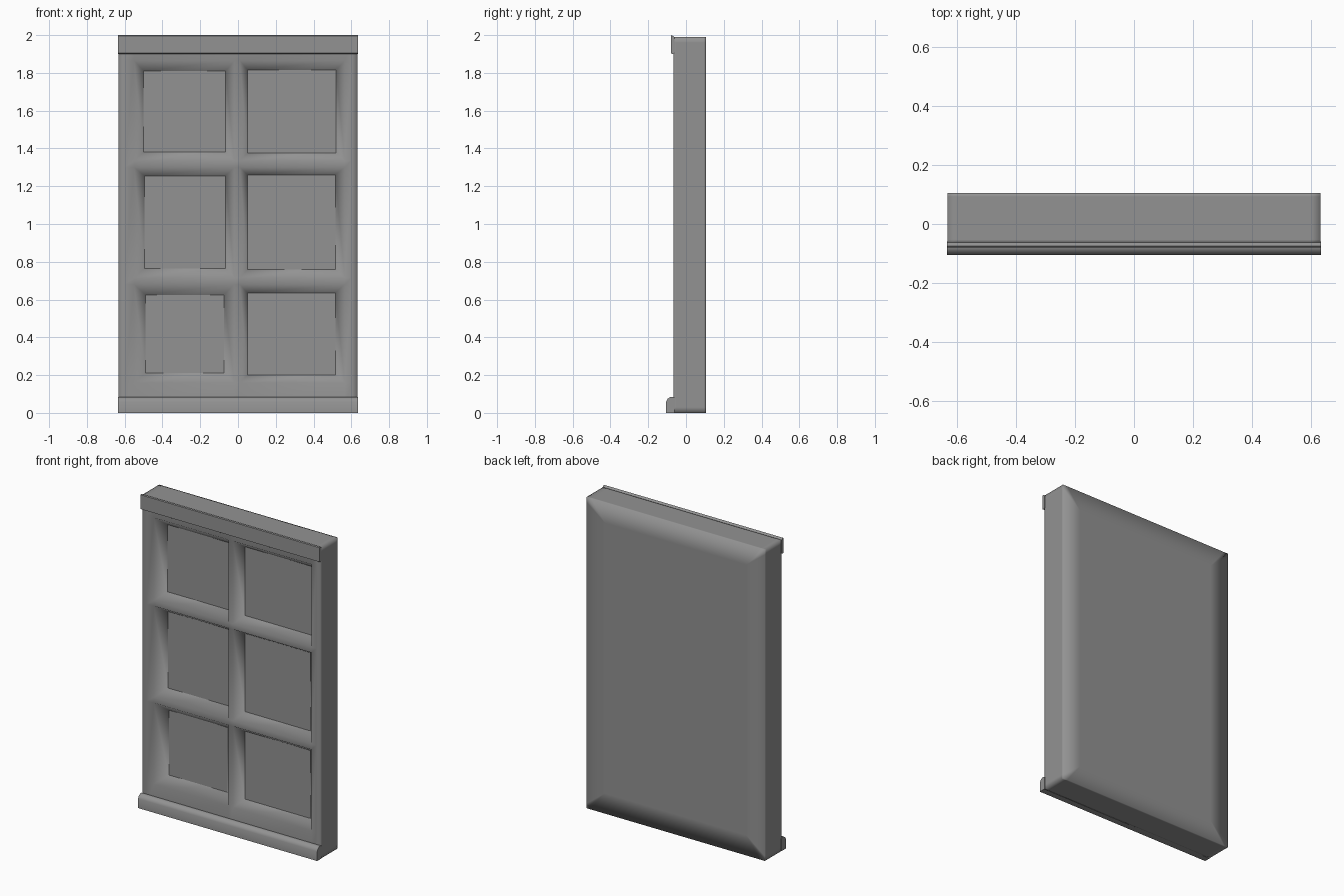
import bpy, bmesh

if "Cube" in bpy.data.objects:
    bpy.data.objects.remove(bpy.data.objects["Cube"])

FRONT, BACK, PANE = -0.065, 0.105, 0.0

grey = bpy.data.materials.new("dark_grey")
grey.diffuse_color = (0.29, 0.29, 0.29, 1)
grey.use_nodes = True
grey.node_tree.nodes["Principled BSDF"].inputs["Base Color"].default_value = grey.diffuse_color


def finish(name, bm):
    bmesh.ops.recalc_face_normals(bm, faces=bm.faces)
    me = bpy.data.meshes.new(name)
    bm.to_mesh(me)
    bm.free()
    me.materials.append(grey)
    ob = bpy.data.objects.new(name, me)
    bpy.context.collection.objects.link(ob)
    return ob


def extrude_rim(bm, y):
    """Extrude the open boundary back to depth y; return the new vertices."""
    rim = [e for e in bm.edges if e.is_boundary]
    geom = bmesh.ops.extrude_edge_only(bm, edges=rim)["geom"]
    verts = [v for v in geom if isinstance(v, bmesh.types.BMVert)]
    for v in verts:
        v.co.y = y
    return verts


# Panelled slab: front grid whose panel cells slope back to flat panes
def panel_slab():
    xs = [-0.632, -0.60, -0.55, -0.02, 0.01, 0.565, 0.60, 0.632]
    zs = [0.0, 0.03, 0.16, 0.68, 0.715, 1.30, 1.335, 1.865, 1.96, 1.99]
    # pane limits (x0, x1, z0, z1) keyed by grid cell
    panes = {(2, 2): (-0.49, -0.075, 0.21, 0.625), (4, 2): (0.05, 0.515, 0.20, 0.635),
             (2, 4): (-0.495, -0.065, 0.765, 1.255), (4, 4): (0.05, 0.515, 0.76, 1.26),
             (2, 6): (-0.50, -0.065, 1.38, 1.81), (4, 6): (0.05, 0.52, 1.375, 1.815)}
    bm = bmesh.new()
    grid = [[bm.verts.new((x, FRONT, z)) for z in zs] for x in xs]
    pane_edges = []
    for i in range(len(xs) - 1):
        for j in range(len(zs) - 1):
            ring = [grid[i][j], grid[i + 1][j], grid[i + 1][j + 1], grid[i][j + 1]]
            if (i, j) not in panes:
                bm.faces.new(ring)
                continue
            x0, x1, z0, z1 = panes[i, j]
            inner = [bm.verts.new((x, PANE, z))
                     for x, z in ((x0, z0), (x1, z0), (x1, z1), (x0, z1))]
            for k in range(4):
                n = (k + 1) % 4
                bm.faces.new((ring[k], ring[n], inner[n], inner[k]))
            pane_edges += bm.faces.new(inner).edges
    # sides, then a softly shaded border round the flat back
    for y in (FRONT + 0.012, BACK - 0.012, BACK):
        extrude_rim(bm, y)
    border = extrude_rim(bm, BACK)
    for v in border:
        v.co.x = max(-0.50, min(0.50, v.co.x))
        v.co.z = max(0.13, min(1.86, v.co.z))
    bmesh.ops.remove_doubles(bm, verts=border, dist=0.0005)
    bmesh.ops.contextual_create(bm, geom=[e for e in bm.edges if e.is_boundary])
    for f in bm.faces:
        f.smooth = True
    for e in pane_edges:
        e.smooth = False
    return finish("panel_slab", bm)


# Horizontal mouldings: (y, z) profile swept across the width
def moulding(name, profile):
    bm = bmesh.new()
    a, b = ([bm.verts.new((x, y, z)) for y, z in profile] for x in (-0.634, 0.634))
    bm.faces.new(a)
    bm.faces.new(b)
    for k in range(len(profile)):
        n = (k + 1) % len(profile)
        bm.faces.new((a[k], a[n], b[n], b[k]))
    ob = finish(name, bm)
    bpy.ops.object.select_all(action='DESELECT')
    ob.select_set(True)
    bpy.context.view_layer.objects.active = ob
    bpy.ops.object.shade_smooth_by_angle(angle=0.7)


panel_slab()
moulding("top_trim", [(-0.06, 1.905), (-0.073, 1.90), (-0.08, 1.904), (-0.08, 1.995),
                      (-0.075, 2.0), (-0.06, 1.988)])
moulding("bottom_sill", [(-0.06, 0.0), (-0.105, 0.0), (-0.105, 0.06), (-0.098, 0.074),
                         (-0.083, 0.085), (-0.07, 0.085), (-0.06, 0.08)])
